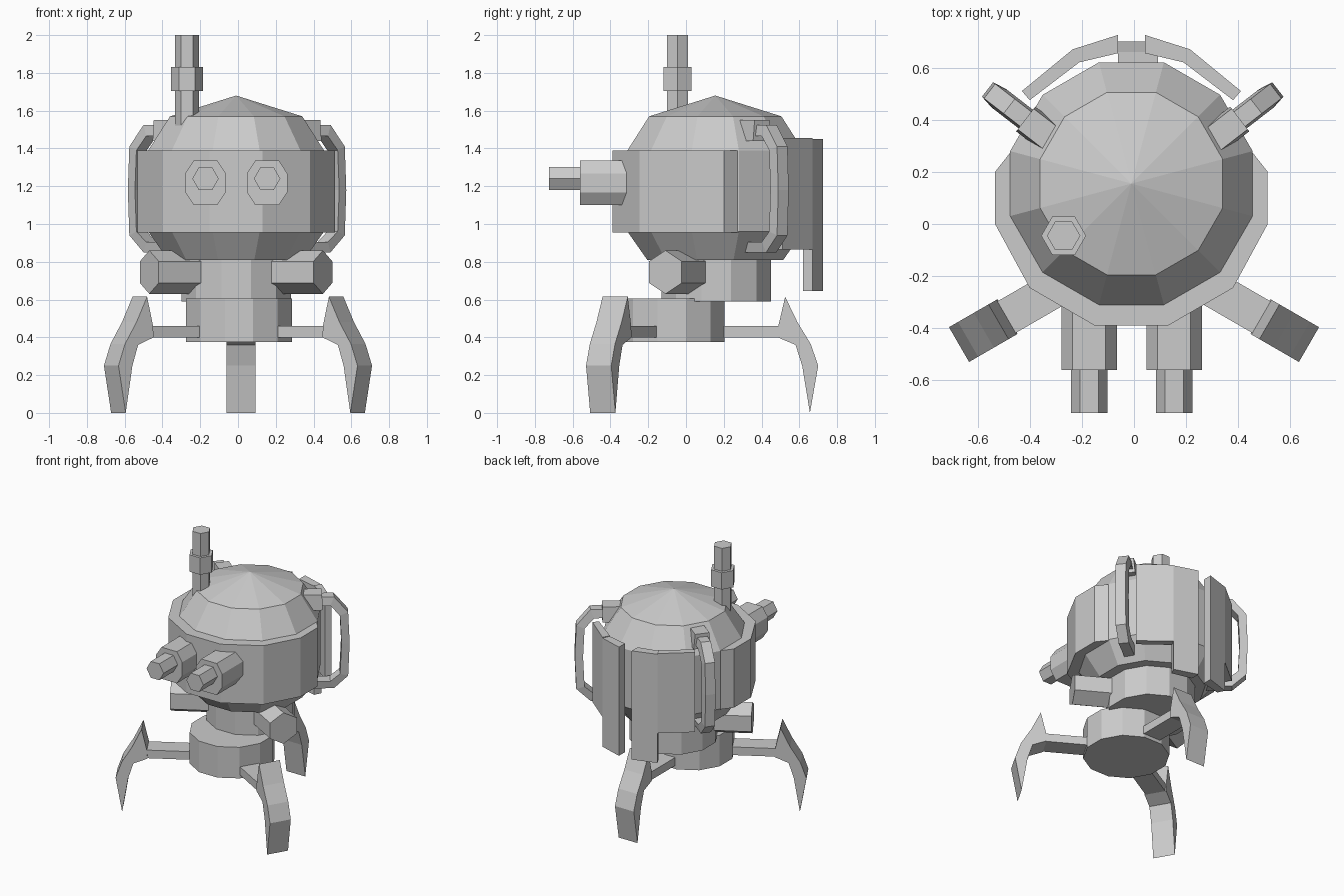
import bpy, bmesh, math
from mathutils import Vector, Matrix

if "Cube" in bpy.data.objects:
    bpy.data.objects.remove(bpy.data.objects["Cube"])

CX, CY = -0.01, 0.155      # turret axis
BX, BY = 0.0, -0.075       # tripod axis


def loft(name, rings):
    """Skin between rings of 3D points and cap both ends."""
    bm = bmesh.new()
    vs = [[bm.verts.new(p) for p in r] for r in rings]
    n = len(vs[0])
    for a, b in zip(vs, vs[1:]):
        for i in range(n):
            j = (i + 1) % n
            bm.faces.new((a[i], a[j], b[j], b[i]))
    bm.faces.new(vs[0][::-1])
    bm.faces.new(vs[-1])
    bmesh.ops.remove_doubles(bm, verts=bm.verts, dist=1e-5)
    bmesh.ops.recalc_face_normals(bm, faces=bm.faces)
    me = bpy.data.meshes.new(name)
    bm.to_mesh(me)
    bm.free()
    ob = bpy.data.objects.new(name, me)
    bpy.context.collection.objects.link(ob)
    return ob


def lathe(name, cx, cy, profile, n=12, start=math.pi / 12):
    """Polygonal turned solid; profile holds (corner radius, z)."""
    ang = [start + 2 * math.pi * i / n for i in range(n)]
    return loft(name, [[(cx + r * math.cos(a), cy + r * math.sin(a), z) for a in ang]
                       for r, z in profile])


def slab(name, outline, z0, z1):
    return loft(name, [[(x, y, z) for x, y in outline] for z in (z0, z1)])


def bar(name, section, origin, along, d0, d1):
    """Prism with a (side, up) section, running horizontally along a direction."""
    d = Vector((along[0], along[1], 0)).normalized()
    side, up, o = Vector((-d.y, d.x, 0)), Vector((0, 0, 1)), Vector(origin)
    return loft(name, [[o + d * t + side * s + up * u for s, u in section] for t in (d0, d1)])


def hexagon(r, start=0.0):
    return [(r * math.cos(start + i * math.pi / 3), r * math.sin(start + i * math.pi / 3))
            for i in range(6)]


# Turret body: bowl, drum and faceted dome
k = 1 / math.cos(math.pi / 12)
lathe("turret_body", CX, CY, [(0.36 * k, 0.81), (0.465 * k, 0.96), (0.465 * k, 1.39),
                              (0.35 * k, 1.57), (0.0, 1.68)])

# Front armour wrapped around the drum
half = [(0.14, -0.39), (0.39, -0.245), (0.523, 0.0), (0.523, 0.2), (0.46, 0.28)]
slab("front_armour", [(CX + x, y) for x, y in half] +
     [(CX - x, y) for x, y in reversed(half)], 0.955, 1.39)

# Neck and tripod hub
lathe("neck", CX, CY + 0.005, [(0.29 * k, 0.59), (0.29 * k, 0.83)])
lathe("tripod_hub", BX + 0.005, BY, [(0.28 * k, 0.375), (0.28 * k, 0.605)])

# Three legs: thin arm and bent claw foot
claw = [(0.56, 0.40), (0.565, 0.465), (0.60, 0.615), (0.665, 0.48), (0.735, 0.365),
        (0.775, 0.25), (0.731, 0.0), (0.69, 0.25), (0.655, 0.36)]
arm = [(-0.07, 0.40), (0.07, 0.40), (0.07, 0.46), (-0.07, 0.46)]
for i, deg in enumerate((90, 210, 330)):
    a = math.radians(deg)
    d = Vector((math.cos(a), math.sin(a), 0))
    t = Vector((-d.y, d.x, 0))
    o = Vector((BX + (0.015 if deg == 90 else 0), BY, 0))
    loft(f"leg_claw_{i}", [[o + d * r + t * w + Vector((0, 0, z)) for r, z in claw]
                           for w in (-0.077, 0.077)])
    bar(f"leg_arm_{i}", arm, o, d, 0.2, 0.58)

gun_section = [(-0.107, -0.05), (-0.063, -0.117), (0.063, -0.117), (0.107, -0.05),
               (0.107, 0.05), (0.063, 0.117), (-0.063, 0.117), (-0.107, 0.05)]
for s, side in ((-1, "left"), (1, "right")):
    # Twin guns
    gx = -0.172 if s < 0 else 0.154
    bar(f"gun_housing_{side}", gun_section, (gx, 0, 1.218), (0, -1), 0.3, 0.56)
    bar(f"gun_barrel_{side}", hexagon(0.07), (gx, 0, 1.24), (0, -1), 0.5, 0.725)

    # Hexagonal pods on the neck
    bar(f"neck_pod_{side}", hexagon(0.115, math.pi / 6), (CX, CY, 0.745),
        (s * 0.87, -0.5), 0.2, 0.53)

    # Rear armour plates: bent, with a longer inner strip
    def at(x, y):
        return (CX + s * x, y)
    outer = [at(0.42, 0.51), at(0.225, 0.67), at(0.20, 0.62), at(0.39, 0.475)]
    inner = [at(0.225, 0.67), at(0.052, 0.725), at(0.052, 0.655), at(0.20, 0.62)]
    slab(f"rear_plate_outer_{side}", outer, 0.865, 1.455)
    slab(f"rear_plate_inner_{side}", inner, 0.645, 1.45)

    # Side handle: rectangular section swept along a C-shaped path
    d = Vector((s * 0.79, 0.61, 0)).normalized()
    t = Vector((-d.y, d.x, 0))
    o = Vector((-0.005 + s * 0.355, 0.36, 0))
    out = [(-0.05, 1.525), (0.15, 1.525), (0.245, 1.41), (0.255, 1.18), (0.245, 0.94),
           (0.15, 0.85), (-0.05, 0.85)]
    inn = [(-0.05, 1.465), (0.125, 1.465), (0.19, 1.39), (0.20, 1.18), (0.19, 0.96),
           (0.125, 0.905), (-0.05, 0.905)]
    rings = []
    for (ro, zo), (ri, zi) in zip(out, inn):
        rings.append([o + d * r + t * w + Vector((0, 0, z))
                      for r, z, w in ((ro, zo, -0.035), (ro, zo, 0.035),
                                      (ri, zi, 0.045), (ri, zi, -0.045))])
    loft(f"side_handle_{side}", rings)
    mount = [(-0.06, -0.055), (0.06, -0.055), (0.05, 0.055), (-0.05, 0.055)]
    bar(f"handle_mount_{side}", mount, (o.x, o.y, 1.495), d, -0.06, 0.07)

# Antenna with collar
lathe("antenna", -0.27, -0.045, [(0.064, 1.45), (0.064, 2.0)], 6, 0)
lathe("antenna_collar", -0.27, -0.045, [(0.086, 1.705), (0.086, 1.83)], 6, 0)
